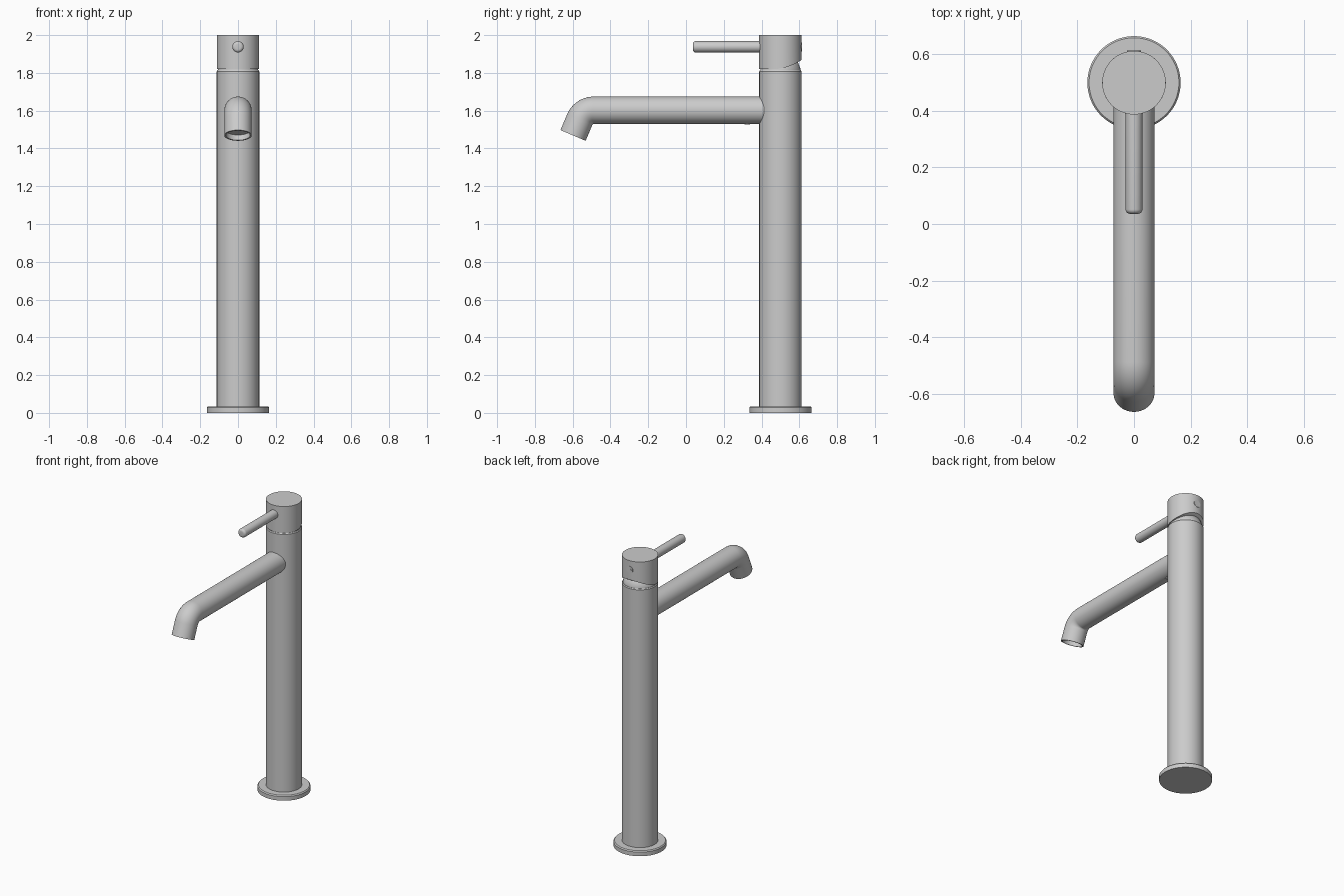
import bpy, bmesh, math
from mathutils import Vector

old = bpy.data.objects.get("Cube")
if old:
    bpy.data.objects.remove(old)

AXIS_Y = 0.5      # centre line of the column
BODY_R = 0.1125
SEG = 64


def material(name, value):
    mat = bpy.data.materials.new(name)
    mat.use_nodes = True
    colour = (value, value, value, 1)
    mat.diffuse_color = colour
    mat.node_tree.nodes["Principled BSDF"].inputs["Base Color"].default_value = colour
    return mat


metal = material("brushed grey metal", 0.6)


def finish(name, bm):
    bmesh.ops.remove_doubles(bm, verts=bm.verts, dist=1e-5)
    bmesh.ops.recalc_face_normals(bm, faces=bm.faces)
    mesh = bpy.data.meshes.new(name)
    bm.to_mesh(mesh)
    bm.free()
    mesh.materials.append(metal)
    obj = bpy.data.objects.new(name, mesh)
    bpy.context.collection.objects.link(obj)
    bpy.ops.object.select_all(action='DESELECT')
    obj.select_set(True)
    bpy.context.view_layer.objects.active = obj
    bpy.ops.object.shade_smooth_by_angle(angle=math.radians(35))
    return obj


def tube(name, rings, segments=SEG):
    """Skin circular rings (centre, direction in the YZ plane, radius) and close both ends."""
    bm = bmesh.new()
    loops = []
    for centre, direction, radius in rings:
        side = Vector((1, 0, 0))
        up = Vector(direction).normalized().cross(side)
        angles = [2 * math.pi * i / segments for i in range(segments)]
        loops.append([bm.verts.new(Vector(centre) + radius * (side * math.cos(a) + up * math.sin(a)))
                      for a in angles])
    for a, b in zip(loops, loops[1:]):
        for i in range(segments):
            j = (i + 1) % segments
            bm.faces.new((a[i], a[j], b[j], b[i]))
    bm.faces.new(loops[0])
    bm.faces.new(loops[-1])
    return finish(name, bm)


def lathe(name, profile):
    """Upright turned part from (radius, height) pairs."""
    return tube(name, [((0, AXIS_Y, z), (0, 0, 1), r) for r, z in profile])


# Base flange, column and the cartridge under the handle
lathe("base_flange", [(0.165, 0), (0.165, 0.028), (0.159, 0.035), (0.1, 0.035)])
lathe("column", [(BODY_R, 0.03), (BODY_R, 1.808), (0.108, 1.814), (0.09, 1.814)])
lathe("cartridge_collar", [(0.106, 1.805), (0.106, 1.822), (0.092, 1.858), (0.07, 1.875)])

# Handle cap: lower rim sweeps upward at the back
bm = bmesh.new()
rim, top = [], []
for i in range(SEG):
    a = 2 * math.pi * (i + 0.5) / SEG
    x, y = BODY_R * math.sin(a), AXIS_Y + BODY_R * math.cos(a)
    rim.append(bm.verts.new((x, y, 1.82 + 2.1 * max(0, y - 0.46) ** 2)))
    top.append(bm.verts.new((x, y, 2)))
for i in range(SEG):
    j = (i + 1) % SEG
    bm.faces.new((rim[i], rim[j], top[j], top[i]))
for i in range(SEG // 2 - 1):
    bm.faces.new((rim[i], rim[i + 1], rim[-i - 2], rim[-i - 1]))
bm.faces.new(top)
finish("handle_cap", bm)

# Lever with a softly rounded tip
LEVER_Z, LEVER_R, ROUND = 1.938, 0.03, 0.016
rings = [((0, 0.42, LEVER_Z), (0, -1, 0), LEVER_R)]
for k in range(7):
    a = math.pi / 2 * k / 6
    rings.append(((0, 0.036 + ROUND * (1 - math.sin(a)), LEVER_Z), (0, -1, 0),
                  LEVER_R - ROUND * (1 - math.cos(a))))
tube("lever", rings, 32)

# Spout: straight run, bend, short drop, then a recessed outlet
SPOUT_Z, SPOUT_R, BEND_R, BEND, DROP = 1.602, 0.0725, 0.081, math.radians(67), 0.091
START = -0.488
rings = [((0, 0.46, SPOUT_Z), (0, -1, 0), SPOUT_R)]
for k in range(17):
    a = BEND * k / 16
    point = Vector((0, START - BEND_R * math.sin(a), SPOUT_Z - BEND_R * (1 - math.cos(a))))
    heading = Vector((0, -math.cos(a), -math.sin(a)))
    rings.append((point, heading, SPOUT_R))
for along, radius in ((DROP, SPOUT_R), (DROP, 0.064), (DROP - 0.03, 0.064)):
    rings.append((point + heading * along, heading, radius))
tube("spout", rings)

# Small screws: behind the cap (with hexagonal socket) and beneath the spout
back = AXIS_Y + BODY_R
tube("back_screw", [((0, back - 0.02, LEVER_Z), (0, 1, 0), 0.024),
                    ((0, back + 0.001, LEVER_Z), (0, 1, 0), 0.024)], 24)
tube("back_screw_hexagon", [((0, back - 0.01, LEVER_Z), (0, 1, 0), 0.013),
                            ((0, back + 0.002, LEVER_Z), (0, 1, 0), 0.013)], 6)
tube("spout_screw", [((0, 0.325, 1.55), (0, 0, -1), 0.015),
                     ((0, 0.325, 1.526), (0, 0, -1), 0.015)], 16)
